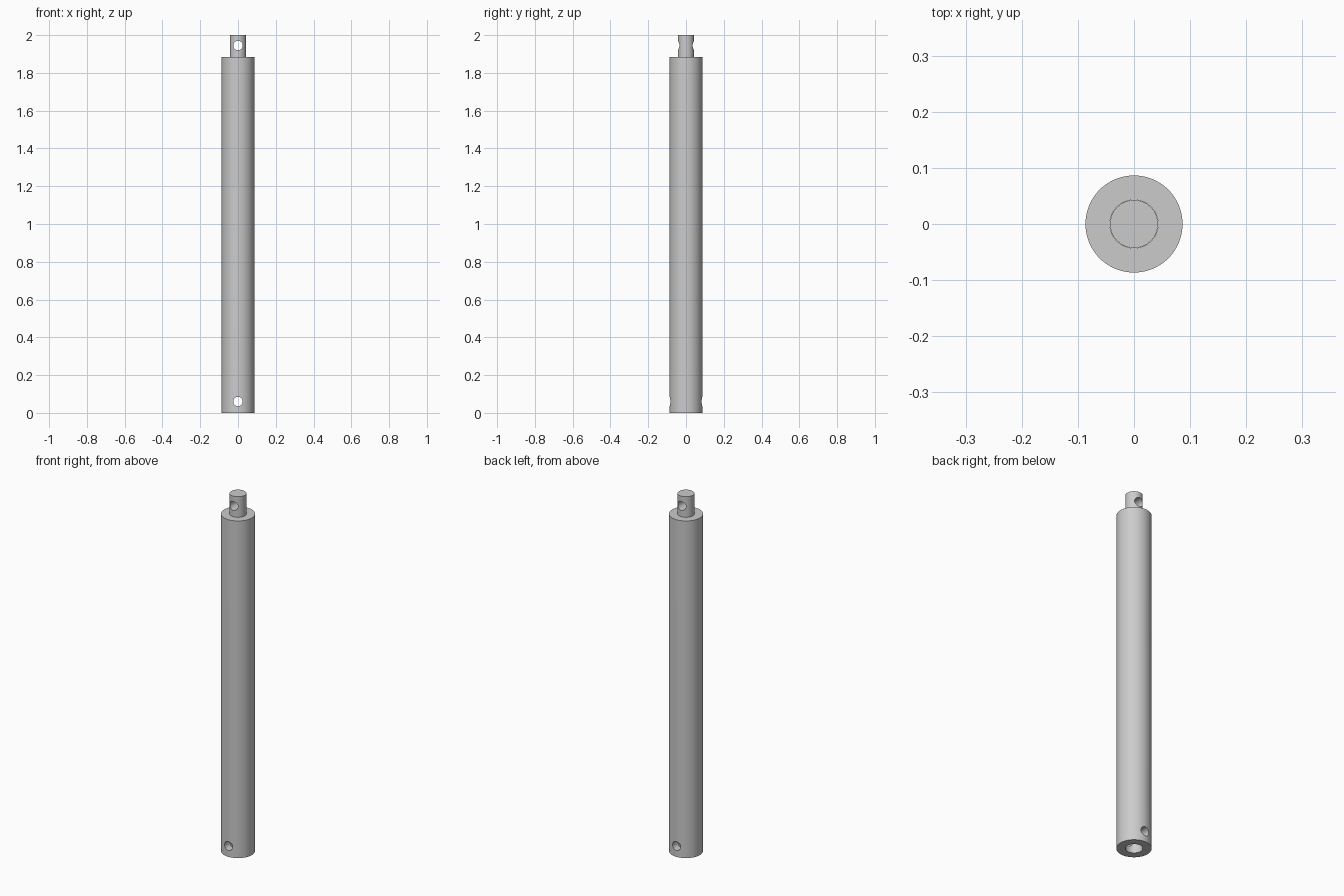
import bpy
import math

if "Cube" in bpy.data.objects:
    bpy.data.objects.remove(bpy.data.objects["Cube"], do_unlink=True)

HEIGHT = 2.0
TUBE_TOP = 1.885
TUBE_RADIUS = 0.0865
ROD_RADIUS = 0.043
PIN_RADIUS = 0.025

metal = bpy.data.materials.new("grey metal")
metal.use_nodes = True
metal.diffuse_color = (0.6, 0.6, 0.6, 1)
metal.node_tree.nodes["Principled BSDF"].inputs["Base Color"].default_value = (0.6, 0.6, 0.6, 1)


def cylinder(name, radius, bottom, top, sides=96):
    """Upright cylinder between two heights."""
    bpy.ops.mesh.primitive_cylinder_add(
        vertices=sides, radius=radius, depth=top - bottom,
        location=(0, 0, (bottom + top) / 2))
    obj = bpy.context.object
    obj.name = name
    obj.data.materials.append(metal)
    return obj


def cut(target, cutter):
    """Subtract the cutter from the target and discard the cutter."""
    cutter.hide_render = True
    mod = target.modifiers.new("cut", "BOOLEAN")
    mod.operation = "DIFFERENCE"
    mod.solver = "EXACT"
    mod.object = cutter
    bpy.ops.object.select_all(action="DESELECT")
    bpy.context.view_layer.objects.active = target
    target.select_set(True)
    bpy.ops.object.modifier_apply(modifier=mod.name)
    bpy.data.objects.remove(cutter, do_unlink=True)


def pin_hole(target, height):
    """Cross hole running front to back."""
    drill = cylinder("pin_drill", PIN_RADIUS, -0.2, 0.2, 48)
    drill.location = (0, 0, height)
    drill.rotation_euler = (math.pi / 2, 0, 0)
    cut(target, drill)


# Outer tube, open at the bottom, with a pin hole near its base
tube = cylinder("outer_tube", TUBE_RADIUS, 0, TUBE_TOP)
cut(tube, cylinder("bore", ROD_RADIUS, -0.1, HEIGHT))
pin_hole(tube, 0.06)

# Sliding rod, retracted in the tube, with a pin hole in its exposed end
rod = cylinder("inner_rod", ROD_RADIUS - 0.0003, HEIGHT - TUBE_TOP, HEIGHT)
pin_hole(rod, 1.945)

# Smooth walls with crisp rims
for part in (tube, rod):
    bpy.ops.object.select_all(action="DESELECT")
    bpy.context.view_layer.objects.active = part
    part.select_set(True)
    bpy.ops.object.shade_smooth_by_angle(angle=math.radians(30))
